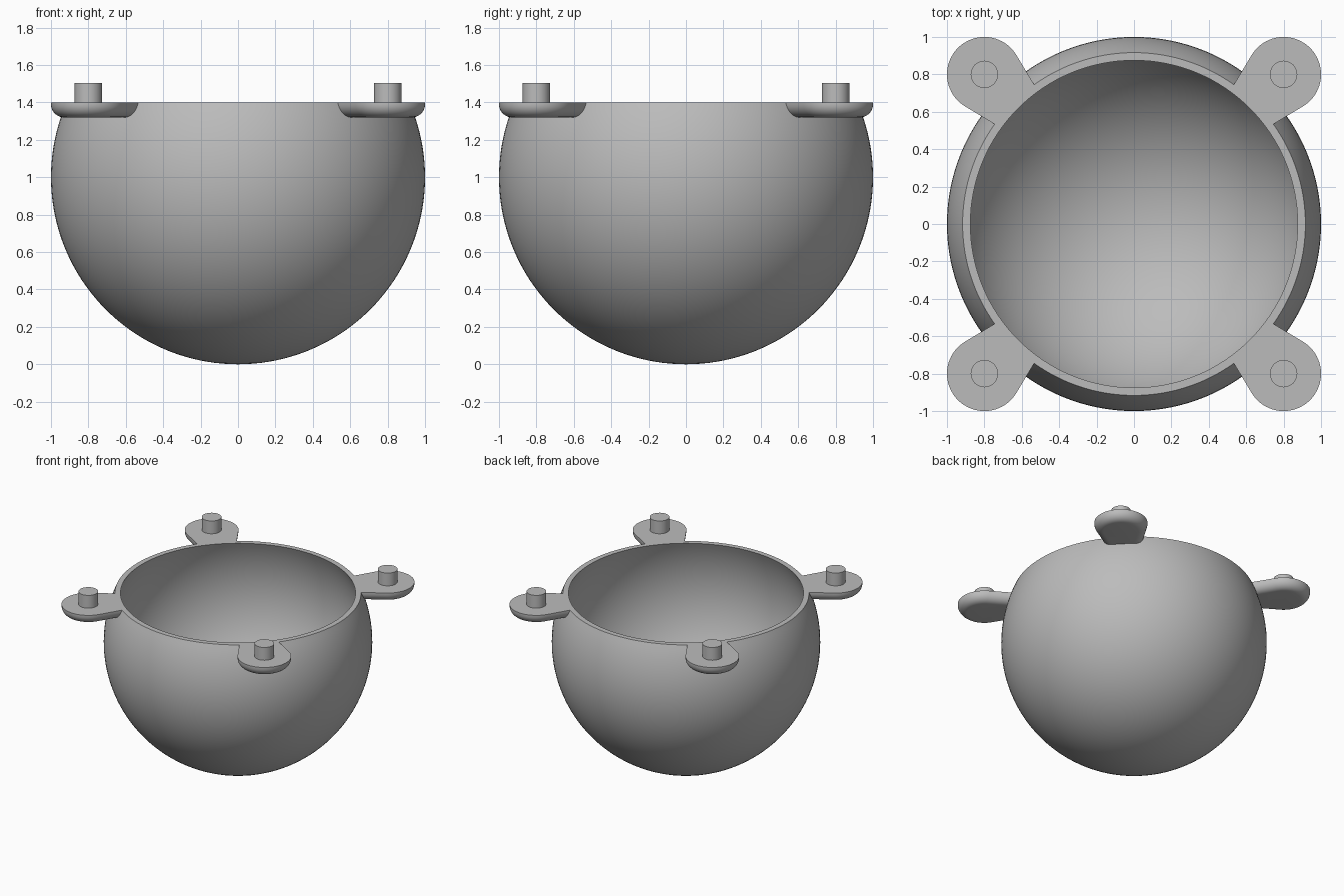
import bpy, bmesh
from math import sin, cos, pi, sqrt, asin, atan, radians

if "Cube" in bpy.data.objects:
    bpy.data.objects.remove(bpy.data.objects["Cube"], do_unlink=True)

RIM_Z, OUTER, INNER = 1.4, 1.0, 0.962     # bowl: two concentric spheres centred at z = 1
EAR_AT, EAR_R, EAR_H, FILLET = 0.8, 0.2, 0.08, 0.07
TAPER = atan(0.25)

grey = bpy.data.materials.new("plain grey")
grey.use_nodes = True
colour = (0.5, 0.5, 0.5, 1)
grey.diffuse_color = colour
grey.node_tree.nodes["Principled BSDF"].inputs["Base Color"].default_value = colour


def finish(bm, name):
    """Turn a bmesh into a smooth object with sharp edges kept."""
    bmesh.ops.remove_doubles(bm, verts=bm.verts, dist=1e-5)
    bmesh.ops.recalc_face_normals(bm, faces=bm.faces)
    mesh = bpy.data.meshes.new(name)
    bm.to_mesh(mesh)
    bm.free()
    obj = bpy.data.objects.new(name, mesh)
    bpy.context.collection.objects.link(obj)
    mesh.materials.append(grey)
    bpy.ops.object.select_all(action="DESELECT")
    obj.select_set(True)
    bpy.context.view_layer.objects.active = obj
    bpy.ops.object.shade_smooth_by_angle(angle=radians(35))
    return obj


def revolve(profile, name, steps):
    """Spin an (r, z) profile about the z axis."""
    bm = bmesh.new()
    verts = [bm.verts.new((r, 0, z)) for r, z in profile]
    edges = [bm.edges.new(pair) for pair in zip(verts, verts[1:])]
    bmesh.ops.spin(bm, geom=verts + edges, cent=(0, 0, 0), axis=(0, 0, 1),
                   angle=2 * pi, steps=steps)
    return finish(bm, name)


def sphere_arc(radius, n=48):
    """Quarter profile from the bottom pole up to the rim."""
    end = pi / 2 + asin((RIM_Z - 1) / radius)
    return [(radius * sin(end * i / n), 1 - radius * cos(end * i / n)) for i in range(n + 1)]


def ear_outline(inset, z):
    """Disc with a tapering neck ending on the bowl's outside, pointing along +x."""
    r, c = EAR_R - inset, EAR_AT * sqrt(2)
    wall = sqrt((OUTER - 0.001) ** 2 - (z - 1) ** 2)
    start = pi / 2 + TAPER
    points = [(c + r * cos(a), r * sin(a))
              for a in (start - 2 * start * i / 40 for i in range(41))]
    # follow the neck's tangent line inward until it meets the wall
    px, py = points[0]
    b = px * cos(TAPER) + py * sin(TAPER)
    t = b - sqrt(b * b - (px * px + py * py - wall * wall))
    half = asin((py - t * sin(TAPER)) / wall)
    points += [(wall * cos(a), wall * sin(a))
               for a in (-half + 2 * half * i / 12 for i in range(13))]
    return points


def ear(name, turn):
    """Loft outlines downward so the lower edge is rounded."""
    bm = bmesh.new()
    levels = [(0, RIM_Z)]
    for i in range(9):
        a = pi / 2 * i / 8
        levels.append((FILLET * (1 - cos(a)), RIM_Z - EAR_H + FILLET * (1 - sin(a))))
    rings = [[bm.verts.new((x, y, z)) for x, y in ear_outline(d, z)] for d, z in levels]
    for top, low in zip(rings, rings[1:]):
        for i in range(len(top)):
            j = (i + 1) % len(top)
            bm.faces.new((top[i], top[j], low[j], low[i]))
    bm.faces.new(rings[0])
    bm.faces.new(rings[-1])
    finish(bm, name).rotation_euler.z = turn


# Hollow bowl with a flat rim
revolve(sphere_arc(OUTER) + sphere_arc(INNER)[::-1], "bowl", 128)

# Four mounting ears, each with a short pin
for fb, sy in (("front", -1), ("back", 1)):
    for lr, sx in (("left", 1), ("right", -1)):
        ear(f"{fb}_{lr}_ear", sy * (pi / 4 if sx > 0 else 3 * pi / 4))
        pin = revolve([(0, RIM_Z - 0.04), (0.073, RIM_Z - 0.04), (0.073, 1.505), (0, 1.505)],
                      f"{fb}_{lr}_pin", 40)
        pin.location = (sx * EAR_AT, sy * EAR_AT, 0)
